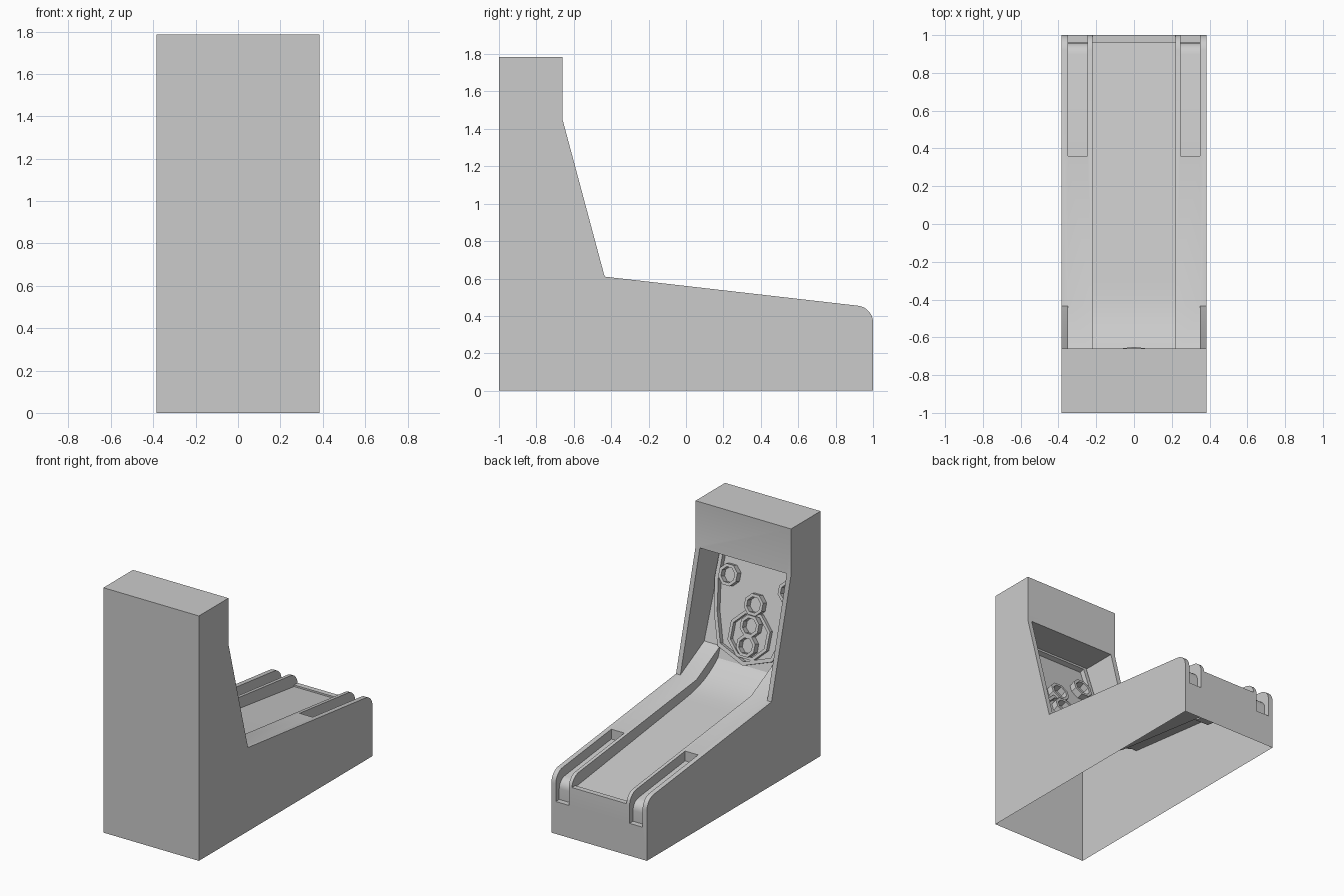
import bpy, bmesh, math
from mathutils import Vector, Matrix

if "Cube" in bpy.data.objects:
    bpy.data.objects.remove(bpy.data.objects["Cube"])


def new_object(name, bm):
    bmesh.ops.recalc_face_normals(bm, faces=bm.faces)
    mesh = bpy.data.meshes.new(name)
    bm.to_mesh(mesh)
    bm.free()
    ob = bpy.data.objects.new(name, mesh)
    bpy.context.collection.objects.link(ob)
    return ob


def smooth(ob):
    bpy.ops.object.select_all(action='DESELECT')
    ob.select_set(True)
    bpy.context.view_layer.objects.active = ob
    bpy.ops.object.shade_smooth_by_angle(angle=math.radians(30))


def prism(name, profile, x0, x1):
    """Extrude a (y, z) profile from x0 to x1."""
    bm = bmesh.new()
    face = bm.faces.new([bm.verts.new((x0, y, z)) for y, z in profile])
    ext = bmesh.ops.extrude_face_region(bm, geom=[face])['geom']
    bmesh.ops.translate(bm, vec=(x1 - x0, 0, 0),
                        verts=[v for v in ext if isinstance(v, bmesh.types.BMVert)])
    return new_object(name, bm)


def arc(cy, cz, ry, rz, a0, a1, n):
    angles = [math.radians(a0 + (a1 - a0) * i / n) for i in range(n + 1)]
    return [(cy + ry * math.cos(a), cz + rz * math.sin(a)) for a in angles]


def cut(ob, cutter):
    cutter.hide_render = True
    mod = ob.modifiers.new('cut', 'BOOLEAN')
    mod.operation, mod.solver, mod.object = 'DIFFERENCE', 'EXACT', cutter
    bpy.context.view_layer.objects.active = ob
    bpy.ops.object.modifier_apply(modifier=mod.name)
    bpy.data.objects.remove(cutter)


# Cabinet: side profile with rounded rail ends
cabinet = prism('cabinet', [(-1, 0), (1, 0)] + arc(0.91, 0.365, 0.09, 0.09, 0, 83, 8)
                + [(-0.435, 0.61), (-0.66, 1.45), (-0.66, 1.785), (-1, 1.785)],
                -0.385, 0.385)

# Target recess under the head box
cut(cabinet, prism('recess_cutter', [(-0.435, 0.61), (-0.71, 0.753), (-0.95, 1.45),
                                     (-0.3, 1.45), (-0.3, 0.8)], -0.35, 0.35))

# Ball lane with the curved jump and the low front lip
ramp = [(-0.30, 0.522), (-0.38, 0.534), (-0.45, 0.55), (-0.52, 0.574),
        (-0.58, 0.603), (-0.635, 0.638), (-0.683, 0.675)]
cut(cabinet, prism('lane_cutter', [(1.1, 0.372), (0.96, 0.372), (0.96, 0.36)] + ramp
                   + [(-0.71, 0.753), (-0.6, 0.9), (1.1, 0.9)], -0.22, 0.22))

# Ball troughs that wrap over the front edge
trough = [(1.1, 0.236), (0.96, 0.236)] + arc(0.89, 0.315, 0.07, 0.07, 0, 83, 6) \
    + [(0.36, 0.447), (0.36, 0.8), (1.1, 0.8)]
for s in (-1, 1):
    cut(cabinet, prism('trough_cutter', trough, s * 0.245, s * 0.35))

# Open underside
bm = bmesh.new()
bm.from_mesh(cabinet.data)
bmesh.ops.delete(bm, geom=[f for f in bm.faces if all(v.co.z < 0.001 for v in f.verts)],
                 context='FACES_ONLY')
bm.to_mesh(cabinet.data)
bm.free()
smooth(cabinet)

# Frame of the leaning target board: u = x, v = up the board, n = out of it
V = Vector((0, -0.344, 1)).normalized()
N = Vector((0, 1, 0.344)).normalized()
ORIGIN = Vector((0, -0.71, 0.753))


def band(name, outer, inner, height):
    """Raised closed band on the board between two (u, v) outlines."""
    bm = bmesh.new()
    loops = [[bm.verts.new(ORIGIN + Vector((u, 0, 0)) + V * v + N * h) for u, v in pts]
             for pts, h in ((outer, -0.004), (outer, height), (inner, height), (inner, -0.004))]
    n = len(outer)
    for a, b in zip(loops, loops[1:]):
        for i in range(n):
            j = (i + 1) % n
            bm.faces.new((a[i], a[j], b[j], b[i]))
    return new_object(name, bm)


def octagon(u, v, r):
    return arc(u, v, r, r, 22.5, 337.5, 7)


# Raised border of the target area
half = [(0.22, 0.0), (0.30, 0.22), (0.343, 0.44), (0.343, 0.73)]
outer = [(0, -0.08)] + half + [(-u, v) for u, v in reversed(half)]
half_in = [(0.203, 0.023), (0.275, 0.228), (0.315, 0.445), (0.315, 0.705)]
inner = [(0, -0.052)] + half_in + [(-u, v) for u, v in reversed(half_in)]
band('target_border', outer, inner, 0.035)

# Scoring rings: large octagon and five cups
band('large_ring', octagon(0, 0.125, 0.17), octagon(0, 0.125, 0.147), 0.03)
for u, v in ((0, 0.055), (0, 0.19), (0, 0.335), (-0.24, 0.48), (0.24, 0.48)):
    band('cup_ring', octagon(u, v, 0.077), octagon(u, v, 0.055), 0.045)
